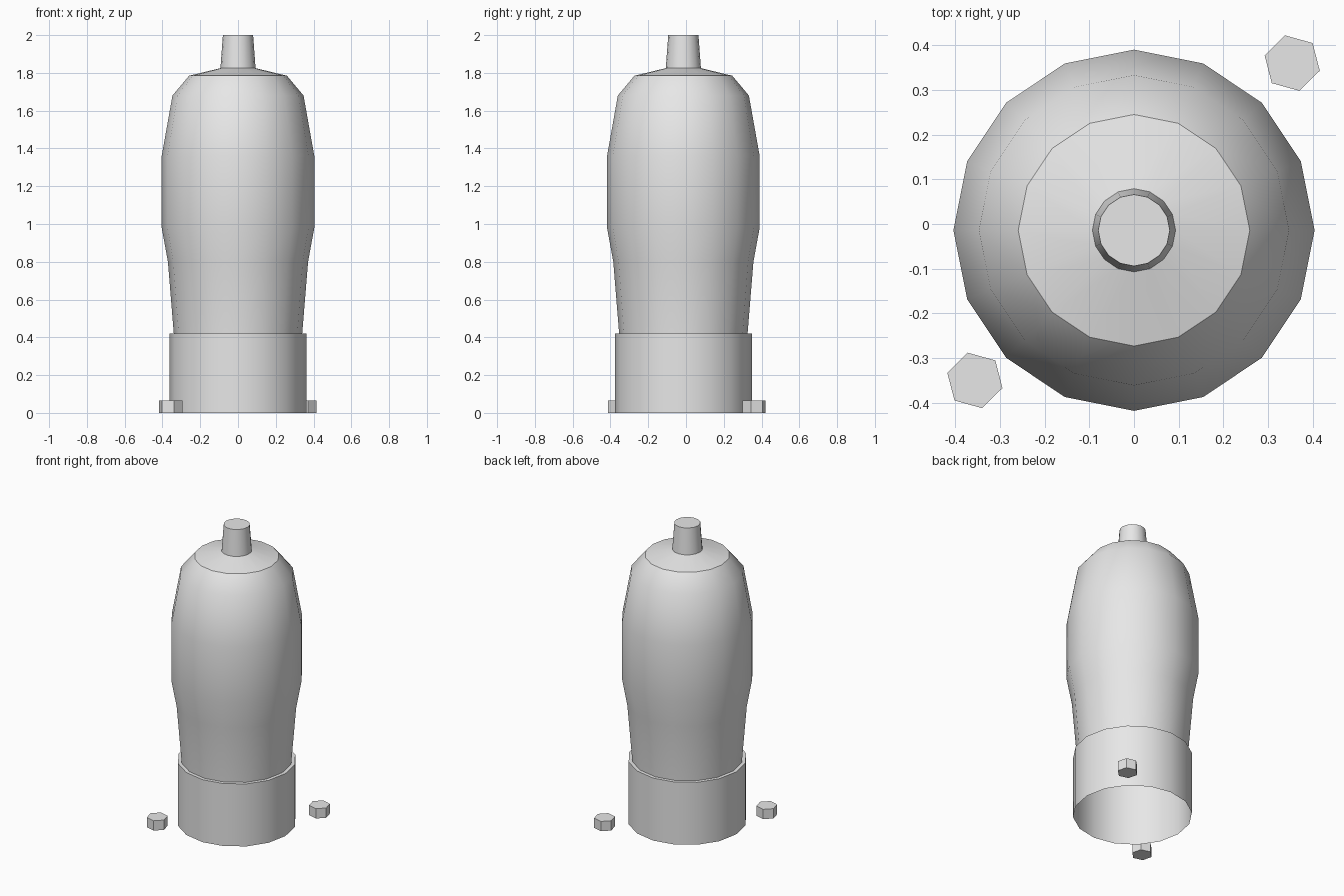
import bpy, bmesh
from math import sin, cos, pi, radians

cube = bpy.data.objects.get("Cube")
if cube:
    bpy.data.objects.remove(cube, do_unlink=True)

grey = bpy.data.materials.new("plain_grey")
grey.use_nodes = True
grey.diffuse_color = (0.8, 0.8, 0.8, 1)
grey.node_tree.nodes["Principled BSDF"].inputs["Base Color"].default_value = (0.8, 0.8, 0.8, 1)


def lathe(name, profile, sides, centre, turn=0.0, cap_top=False, cap_bottom=False):
    """Revolve (radius, height) points around a vertical axis."""
    bm = bmesh.new()
    rings = []
    for r, z in profile:
        angles = [turn + 2 * pi * i / sides for i in range(sides)]
        rings.append([bm.verts.new((r * cos(a), r * sin(a), z)) for a in angles])
    for low, high in zip(rings, rings[1:]):
        for i in range(sides):
            j = (i + 1) % sides
            bm.faces.new((low[i], low[j], high[j], high[i]))
    if cap_top:
        bm.faces.new(rings[-1])
    if cap_bottom:
        bm.faces.new(rings[0][::-1])
    mesh = bpy.data.meshes.new(name)
    bm.to_mesh(mesh)
    bm.free()
    mesh.materials.append(grey)
    obj = bpy.data.objects.new(name, mesh)
    obj.location = (*centre, 0)
    bpy.context.collection.objects.link(obj)
    bpy.ops.object.select_all(action='DESELECT')
    obj.select_set(True)
    bpy.context.view_layer.objects.active = obj
    bpy.ops.object.shade_smooth_by_angle(angle=radians(30))
    return obj


axis = (0, -0.014)

# Hollow collar, stepping in to the bulging body and its sloped shoulder
lathe("collar", [(0.363, 0), (0.363, 0.42), (0.34, 0.42)], 16, axis)
lathe("body", [(0.34, 0.42), (0.371, 0.8), (0.404, 0.98), (0.404, 1.36),
               (0.347, 1.68), (0.259, 1.785), (0.093, 1.825)], 16, axis)

# Tapered nozzle
lathe("nozzle", [(0.093, 1.825), (0.08, 2.0)], 16, axis, cap_top=True)

# Loose hexagonal bolts on opposite corners
for name, spot in (("front_right_bolt", (-0.356, -0.35)), ("back_left_bolt", (0.354, 0.36))):
    lathe(name, [(0.064, 0), (0.064, 0.066)], 6, spot, radians(44.5), True, True)
